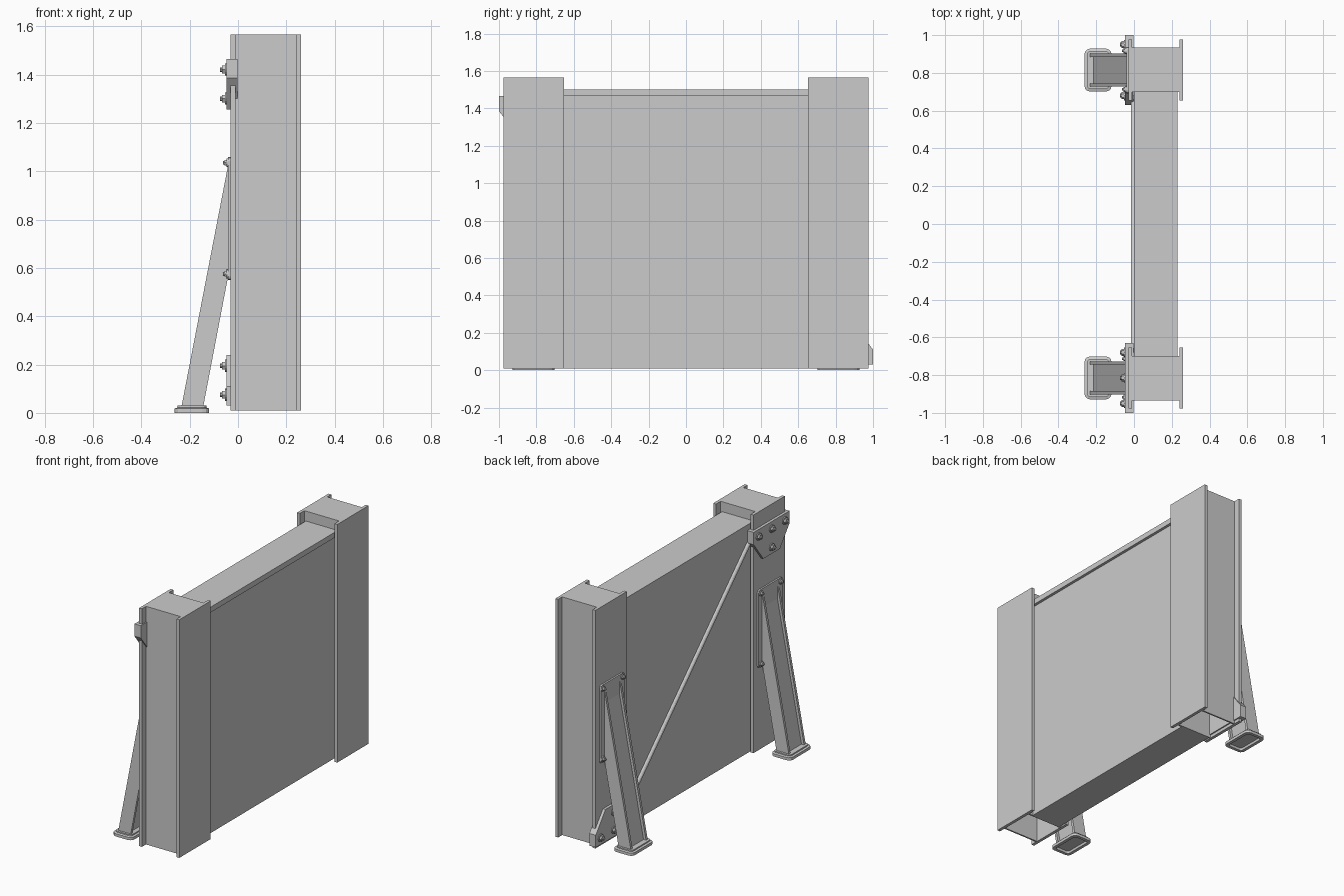
import bpy, bmesh, math
from mathutils import Vector, Matrix

if "Cube" in bpy.data.objects:
    bpy.data.objects.remove(bpy.data.objects["Cube"])


def finish(bm, name):
    bmesh.ops.recalc_face_normals(bm, faces=bm.faces)
    me = bpy.data.meshes.new(name)
    bm.to_mesh(me)
    bm.free()
    ob = bpy.data.objects.new(name, me)
    bpy.context.collection.objects.link(ob)
    return ob


def add_box(bm, x, y, z):
    m = Matrix.LocRotScale(Vector((sum(x) / 2, sum(y) / 2, sum(z) / 2)), None,
                           Vector((x[1] - x[0], abs(y[1] - y[0]), z[1] - z[0])))
    return bmesh.ops.create_cube(bm, size=1, matrix=m)["verts"]


def add_prism(bm, pts, offset):
    """Extrude a flat outline along an offset vector."""
    face = bm.faces.new([bm.verts.new(p) for p in pts])
    res = bmesh.ops.extrude_face_region(bm, geom=[face], use_keep_orig=True)
    verts = [v for v in res["geom"] if isinstance(v, bmesh.types.BMVert)]
    bmesh.ops.translate(bm, verts=verts, vec=offset)


def add_bolt(bm, x, y, z, r):
    """Washer, hex nut and stud pointing to -x."""
    rot = Matrix.Rotation(math.pi / 2, 4, 'Y')
    start = x + 0.004
    for seg, rad, length in ((16, r, 0.010), (6, r * 0.75, 0.5 * r), (10, r * 0.4, 0.35 * r)):
        m = Matrix.Translation((start - length / 2, y, z)) @ rot
        bmesh.ops.create_cone(bm, cap_ends=True, segments=seg, radius1=rad,
                              radius2=rad, depth=length, matrix=m)
        start -= length


def rounded_rect(x, y, z, r):
    pts = []
    for cx, cy, a0 in ((x[1] - r, y[1] - r, 0), (x[0] + r, y[1] - r, 90),
                       (x[0] + r, y[0] + r, 180), (x[1] - r, y[0] + r, 270)):
        for i in range(4):
            a = math.radians(a0 + i * 30)
            pts.append((cx + r * math.cos(a), cy + r * math.sin(a), z))
    return pts


# wall panel with overhanging top lip
bm = bmesh.new()
add_box(bm, (0, 0.212), (-0.70, 0.70), (0.01, 1.466))
add_box(bm, (0, 0.23), (-0.70, 0.70), (1.465, 1.50))
finish(bm, "wall_panel")

for s, side in ((1, "left"), (-1, "right")):
    # hollow post: two flanges, two side walls, top cap, open bottom
    bm = bmesh.new()
    for x in ((-0.03, -0.01), (0.24, 0.26)):
        add_box(bm, x, (s * 0.653, s * 0.977), (0.01, 1.565))
    for y in ((0.70, 0.71), (0.925, 0.935)):
        add_box(bm, (-0.01, 0.24), (s * y[0], s * y[1]), (0.01, 1.565))
    add_box(bm, (-0.01, 0.24), (s * 0.71, s * 0.925), (1.545, 1.565))
    finish(bm, side + "_post")

    # mounting plate of the support leg, with corner bolts
    bm = bmesh.new()
    add_box(bm, (-0.041, -0.03), (s * 0.692, s * 0.938), (0.55, 1.058))
    bevel = [e for e in bm.edges
             if abs(e.verts[0].co.x - e.verts[1].co.x) > 0.005]
    bmesh.ops.bevel(bm, geom=bevel, offset=0.015, segments=2, affect='EDGES', profile=0.5)
    for y in (0.713, 0.917):
        for z in (0.575, 1.035):
            add_bolt(bm, -0.041, s * y, z, 0.018)
    finish(bm, side + "_leg_plate")

    # slanted leg: side walls with a recessed web between them
    bm = bmesh.new()
    wall = [(-0.235, 0.02), (-0.145, 0.02), (-0.04, 0.57), (-0.04, 1.03)]
    web = [(-0.217, 0.02), (-0.163, 0.02), (-0.04, 0.66), (-0.04, 0.94)]
    for prof, y, w in ((wall, 0.728, 0.017), (wall, 0.885, 0.017), (web, 0.745, 0.14)):
        add_prism(bm, [(x, s * y, z) for x, z in prof], (0, s * w, 0))
    finish(bm, side + "_support_leg")

    # foot with rounded corners, stepped top and recessed underside
    bm = bmesh.new()
    ys = (0.815 * s - 0.113, 0.815 * s + 0.113)
    rings = []
    for inset, z in ((0.024, 0.014), (0.020, 0.0), (0, 0.0), (0, 0.018),
                     (0.012, 0.022), (0.012, 0.030)):
        pts = rounded_rect((-0.262 + inset, -0.119 - inset),
                           (ys[0] + inset, ys[1] - inset), z, 0.028 - inset * 0.6)
        rings.append([bm.verts.new(p) for p in pts])
    for a, b in zip(rings, rings[1:]):
        n = len(a)
        for i in range(n):
            bm.faces.new((a[i], a[(i + 1) % n], b[(i + 1) % n], b[i]))
    bm.faces.new(rings[0])
    bm.faces.new(rings[-1])
    finish(bm, side + "_foot")

# corner gussets: upper on the right post, lower on the left post, half a turn apart
MID = 0.7475
outline = [(-0.185, 1.465), (0.185, 1.465), (0.185, 1.385), (0.085, 1.255),
           (-0.085, 1.255), (-0.185, 1.385)]
bolts = [(-0.135, 1.42), (0, 1.42), (0.135, 1.42), (0, 1.30)]
for s, name in ((-1, "upper_gusset"), (1, "lower_gusset")):
    flip = lambda z: MID - s * (z - MID)
    bm = bmesh.new()
    add_prism(bm, [(-0.048, s * 0.815 + y, flip(z)) for y, z in outline], (0.046, 0, 0))
    for y, z in bolts:
        add_bolt(bm, -0.048, s * 0.815 + y, flip(z), 0.025)
    finish(bm, name)

# diagonal tie rod between the gussets
bm = bmesh.new()
a, b = Vector((-0.001, 0.67, 0.09)), Vector((-0.001, -0.67, 1.405))
m = Matrix.Translation((a + b) / 2) @ (b - a).to_track_quat('Z', 'X').to_matrix().to_4x4()
bmesh.ops.create_cone(bm, cap_ends=True, segments=12, radius1=0.016, radius2=0.016,
                      depth=(b - a).length, matrix=m)
finish(bm, "diagonal_tie_rod")
